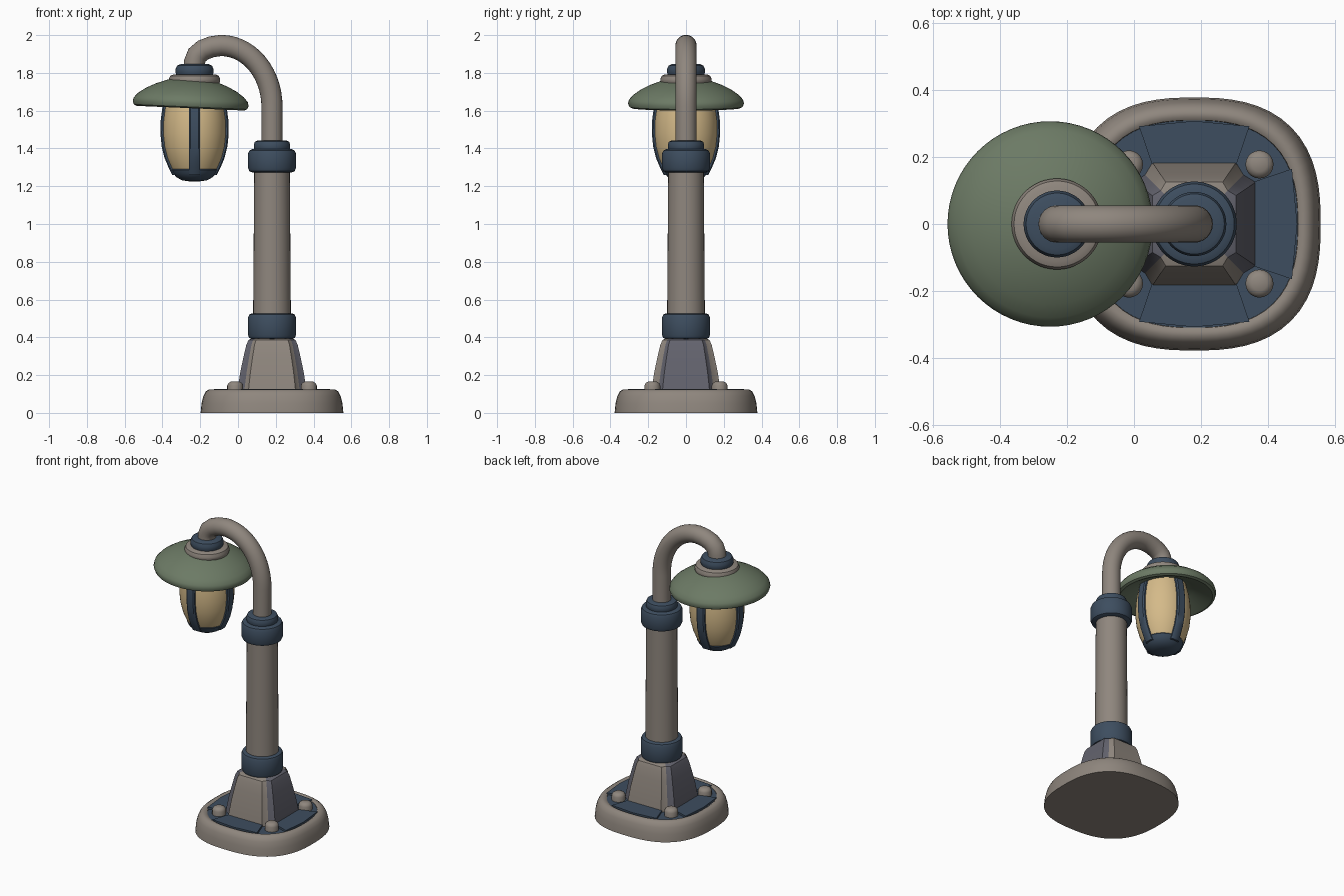
import bpy, bmesh, math
from mathutils import Vector

if "Cube" in bpy.data.objects:
    bpy.data.objects.remove(bpy.data.objects["Cube"])

def material(name, rgb):
    m = bpy.data.materials.new(name)
    m.diffuse_color = (*rgb, 1)
    m.use_nodes = True
    m.node_tree.nodes["Principled BSDF"].inputs["Base Color"].default_value = m.diffuse_color
    return m

GREY = material("warm grey", (0.275, 0.24, 0.208))
BLUE = material("dark blue", (0.047, 0.075, 0.115))
GREEN = material("sage green", (0.15, 0.195, 0.13))
CREAM = material("cream glass", (0.66, 0.49, 0.25))
SLATE = material("slate grey", (0.125, 0.125, 0.155))

POST = (0.18, 0.0)
LAMP = (-0.23, 0.0)

def finish(name, bm, mats, angle=40):
    bmesh.ops.recalc_face_normals(bm, faces=bm.faces[:])
    me = bpy.data.meshes.new(name)
    bm.to_mesh(me)
    bm.free()
    for m in mats:
        me.materials.append(m)
    ob = bpy.data.objects.new(name, me)
    bpy.context.collection.objects.link(ob)
    bpy.ops.object.select_all(action='DESELECT')
    ob.select_set(True)
    bpy.context.view_layer.objects.active = ob
    bpy.ops.object.shade_smooth_by_angle(angle=math.radians(angle))
    return ob

def skin(bm, rings):
    """Bridge rings of points and cap both ends."""
    loops = [[bm.verts.new(p) for p in r] for r in rings]
    n = len(loops[0])
    for a, b in zip(loops, loops[1:]):
        for i in range(n):
            j = (i + 1) % n
            bm.faces.new((a[i], a[j], b[j], b[i]))
    bm.faces.new(loops[0])
    bm.faces.new(loops[-1])

def outline(r, power=2.0, n=48):
    pts = []
    for i in range(n):
        t = 2 * math.pi * i / n
        c, s = math.cos(t), math.sin(t)
        k = r / (abs(c) ** power + abs(s) ** power) ** (1 / power)
        pts.append((k * c, k * s))
    return pts

def lathe(name, profile, centre, mat, power=2.0, n=48):
    bm = bmesh.new()
    skin(bm, [[(centre[0] + x, centre[1] + y, z) for x, y in outline(r, power, n)]
              for r, z in profile])
    return finish(name, bm, [mat])

def band(r, z0, z1, b):
    """Profile of a collar with rounded edges."""
    q = 0.3 * b
    return [(r - b, z0), (r - q, z0 + q), (r, z0 + b), (r, z1 - b), (r - q, z1 - q), (r - b, z1)]

# Base with raised rim and blue recessed floor
lathe("base", [(0.378, 0), (0.373, 0.05), (0.363, 0.09), (0.351, 0.113), (0.335, 0.124),
               (0.32, 0.124), (0.31, 0.117), (0.308, 0.10)], POST, GREY, 2.6, 64)
lathe("base_floor", [(0.309, 0.09), (0.309, 0.114)], POST, BLUE, 2.6, 64)

# Four raised floor panels
for k in range(4):
    ca, sa = round(math.cos(k * math.pi / 2)), round(math.sin(k * math.pi / 2))
    bm = bmesh.new()
    flat = [(0.16, -0.12), (0.292, -0.165), (0.308, 0), (0.292, 0.165), (0.16, 0.12)]
    skin(bm, [[(POST[0] + x * ca - y * sa, x * sa + y * ca, z) for x, y in flat]
              for z in (0.10, 0.127)])
    finish("floor_panel", bm, [BLUE])

# Four corner bolts
for sx in (-1, 1):
    for sy in (-1, 1):
        lathe("bolt", [(0.042, 0.10), (0.042, 0.145), (0.036, 0.158), (0.022, 0.166)],
              (POST[0] + 0.195 * sx, 0.178 * sy), GREY, n=20)

# Flared pedestal with notched corners, side faces in slate
bm = bmesh.new()
rings = []
for z, d in [(0.11, 0.184), (0.14, 0.18), (0.22, 0.167), (0.30, 0.15),
             (0.36, 0.136), (0.385, 0.125), (0.395, 0.105)]:
    quarter = [(1, -0.68), (1, 0.68), (0.8, 0.8)]
    ring = []
    for k in range(4):
        ca, sa = round(math.cos(k * math.pi / 2)), round(math.sin(k * math.pi / 2))
        ring += [(POST[0] + d * (x * ca - y * sa), d * (x * sa + y * ca), z) for x, y in quarter]
    rings.append(ring)
skin(bm, rings)
for f in bm.faces:
    c = f.calc_center_median()
    f.material_index = int(abs(c.x - POST[0]) > abs(c.y) + 0.002)
finish("pedestal", bm, [GREY, SLATE], 30)

# Post and collars
lathe("lower_collar", band(0.127, 0.39, 0.527, 0.022), POST, BLUE)
lathe("post", [(0.1, 0.5), (0.094, 1.3)], POST, GREY, n=32)
lathe("upper_collar", band(0.127, 1.272, 1.397, 0.025), POST, BLUE)
lathe("upper_ring", band(0.096, 1.38, 1.442, 0.02), POST, BLUE)

# Bent pipe arm
path = [(0.18, 1.42)]
for i in range(15):
    t = math.radians(90 * i / 14)
    path.append((-0.09 + 0.27 * math.cos(t), 1.62 + 0.325 * math.sin(t)))
path += [(-0.14, 1.938), (-0.185, 1.921), (-0.216, 1.895), (-0.23, 1.86), (-0.23, 1.81)]
bm = bmesh.new()
rings = []
for i, (x, z) in enumerate(path):
    a, b = path[max(i - 1, 0)], path[min(i + 1, len(path) - 1)]
    t = Vector((b[0] - a[0], 0, b[1] - a[1])).normalized()
    side = Vector((0, 1, 0)).cross(t)
    rings.append([Vector((x, 0, z)) + side * px + Vector((0, py, 0))
                  for px, py in outline(0.056, n=24)])
skin(bm, rings)
finish("arm", bm, [GREY])

# Lamp cap, ring and slightly tilted shade
lathe("lamp_cap", band(0.1, 1.775, 1.846, 0.025), LAMP, BLUE)
lathe("lamp_ring", band(0.136, 1.73, 1.792, 0.025), LAMP, GREY)
shade = lathe("shade", [(0.10, 0.045), (0.17, 0.012), (0.27, -0.035), (0.285, -0.04), (0.30, -0.033),
                        (0.307, -0.015), (0.302, 0.005), (0.28, 0.03), (0.24, 0.058),
                        (0.19, 0.083), (0.13, 0.105), (0.08, 0.115)], (0, 0), GREEN, n=64)
shade.location = (-0.25, 0, 1.653)
shade.rotation_euler = (0, math.radians(2.5), 0)

# Glass globe with four ribs and a bottom cap
GLASS = [(0.105, 1.26), (0.125, 1.30), (0.146, 1.35), (0.161, 1.41), (0.168, 1.48),
         (0.166, 1.55), (0.157, 1.62), (0.14, 1.69)]
lathe("glass", GLASS, LAMP, CREAM)
for k in range(4):
    ca, sa = round(math.cos(k * math.pi / 2)), round(math.sin(k * math.pi / 2))
    bm = bmesh.new()
    rings = []
    for r, z in GLASS:
        sect = [(r - 0.03, -0.03), (r + 0.006, -0.03), (r + 0.013, -0.022),
                (r + 0.013, 0.022), (r + 0.006, 0.03), (r - 0.03, 0.03)]
        rings.append([(LAMP[0] + x * ca - y * sa, x * sa + y * ca, z) for x, y in sect])
    skin(bm, rings)
    finish("glass_rib", bm, [BLUE])
lathe("bottom_cap", [(0.03, 1.226), (0.065, 1.231), (0.095, 1.247), (0.113, 1.268),
                     (0.122, 1.287), (0.118, 1.302), (0.10, 1.31)], LAMP, BLUE)
